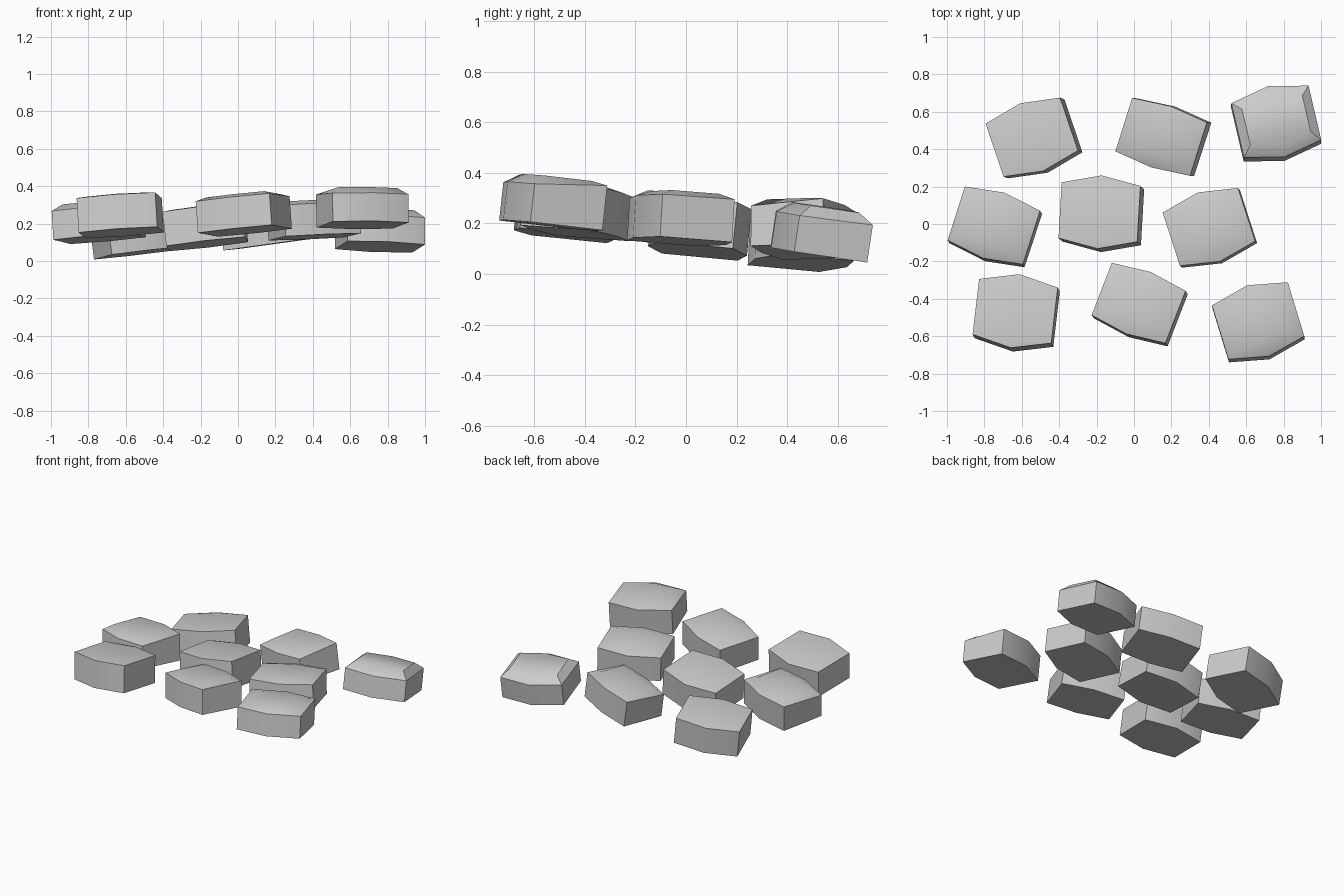
import bpy, bmesh
from math import radians
from mathutils import Vector, Matrix

if "Cube" in bpy.data.objects:
    bpy.data.objects.remove(bpy.data.objects["Cube"])

HALF_W, HALF_SIDE = 0.212, 0.150

def stone(name, x, y, z, yaw, sx, sy, apex, back_drop, front_drop, thick=0.19):
    """Six-sided slab: flat base, upright walls, crown falling off to the edges."""
    outline = [(-HALF_W, HALF_SIDE), (-HALF_W, -HALF_SIDE), (0, -apex),
               (HALF_W, -HALF_SIDE), (HALF_W, HALF_SIDE), (0, apex)]
    h = thick / 2
    # rest the slab on its sloping bed
    n = Vector((-sx, -sy, 1)).normalized()
    tilt = Vector((0, 0, 1)).rotation_difference(n).to_matrix().to_4x4()
    m = Matrix.Translation((x, y, z)) @ tilt @ Matrix.Rotation(radians(yaw), 4, 'Z')
    bm = bmesh.new()
    base = [bm.verts.new((px, py, -h)) for px, py in outline]
    rim = [bm.verts.new((px, py, h - (back_drop if py > 0 else front_drop)))
           for px, py in outline]
    crown = [bm.verts.new((px * 0.78, py * (0.9 if (back_drop if py > 0 else front_drop) < 0.01 else 0.66), h))
             for px, py in outline]
    bm.faces.new(base[::-1])
    for lo, hi in ((base, rim), (rim, crown)):
        for i in range(6):
            j = (i + 1) % 6
            bm.faces.new((lo[i], lo[j], hi[j], hi[i]))
    bm.faces.new(crown)
    bmesh.ops.recalc_face_normals(bm, faces=bm.faces[:])
    bm.transform(m)
    me = bpy.data.meshes.new(name)
    bm.to_mesh(me)
    bm.free()
    ob = bpy.data.objects.new(name, me)
    bpy.context.collection.objects.link(ob)
    bpy.ops.object.select_all(action='DESELECT')
    ob.select_set(True)
    bpy.context.view_layer.objects.active = ob
    bpy.ops.object.shade_smooth_by_angle(angle=radians(40))

# name: x, y, z, yaw, slope x, slope y, apex half-depth, back drop, front drop
stones = {
    "stone_back_left":    (-0.535, 0.460, 0.138, 19, 0.13, -0.05, 0.192, 0.005, 0.005),
    "stone_back_middle":  (0.155, 0.465, 0.183, -18, 0.135, -0.01, 0.172, 0.010, 0.030),
    "stone_back_right":   (0.760, 0.540, 0.170, 13, -0.01, -0.15, 0.196, 0.040, 0.045),
    "stone_mid_left":     (-0.745, -0.015, 0.215, -18, 0.06, -0.10, 0.184, 0.010, 0.035),
    "stone_mid_middle":   (-0.175, 0.055, 0.185, -3, 0.11, -0.10, 0.197, 0.005, 0.005),
    "stone_mid_right":    (0.405, -0.020, 0.224, 18, 0.06, -0.06, 0.194, 0.020, 0.022),
    "stone_front_left":   (-0.630, -0.475, 0.247, -6.5, 0.06, -0.11, 0.199, 0.005, 0.005),
    "stone_front_middle": (0.030, -0.430, 0.256, -21, 0.07, -0.10, 0.178, 0.015, 0.020),
    "stone_front_right":  (0.665, -0.525, 0.287, 17, 0.02, -0.11, 0.198, 0.012, 0.038),
}
for name, values in stones.items():
    stone(name, *values)
